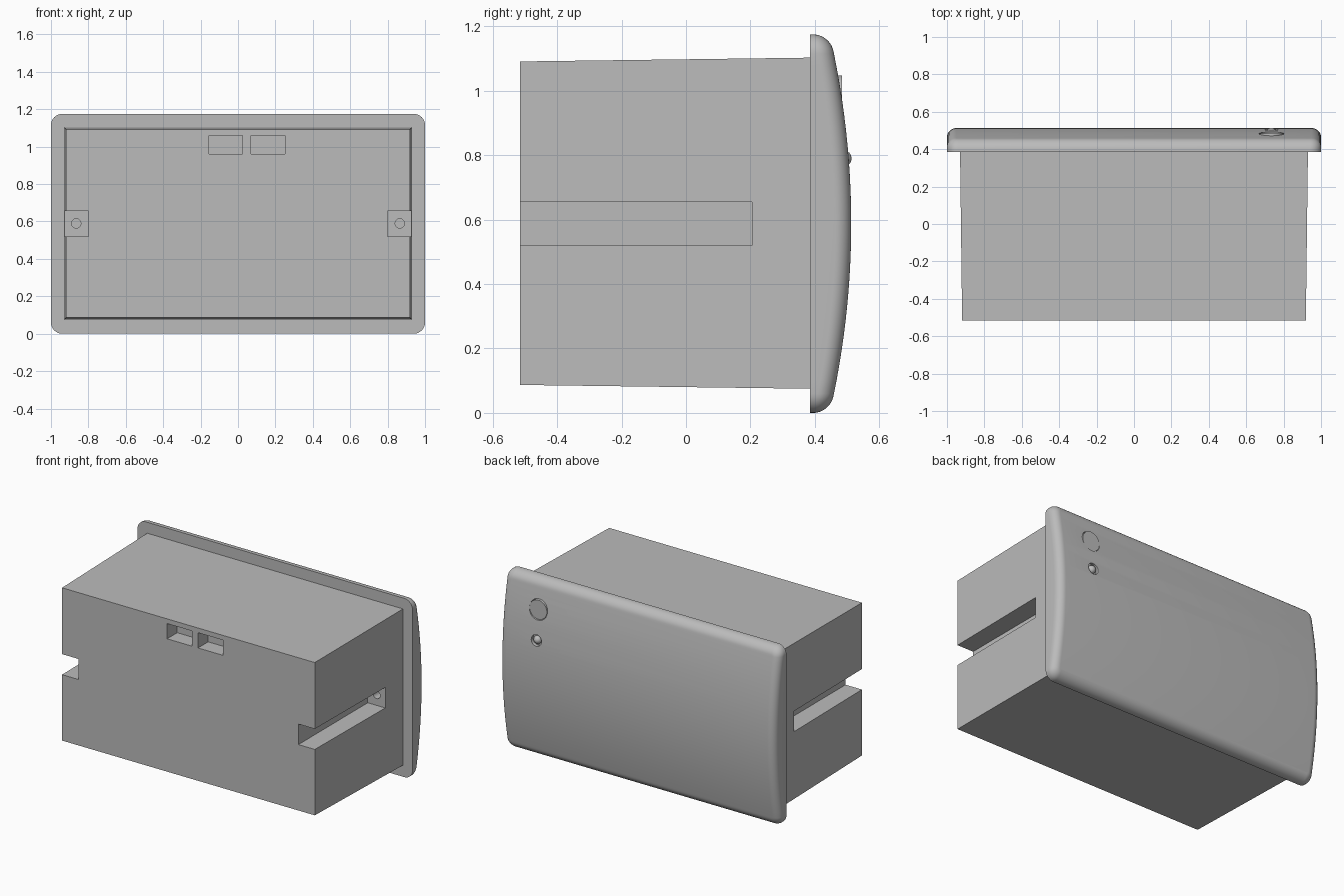
import bpy, bmesh, math
from mathutils import Matrix, Vector

old = bpy.data.objects.get("Cube")
if old:
    bpy.data.objects.remove(old, do_unlink=True)

grey = bpy.data.materials.new("plain grey")
grey.use_nodes = True
grey.diffuse_color = (0.5, 0.5, 0.5, 1)
grey.node_tree.nodes["Principled BSDF"].inputs["Base Color"].default_value = (0.5, 0.5, 0.5, 1)

HALF_H = 0.5875      # half height of the plate
BACK = 0.385         # plane where body and plate meet


def make(name, bm):
    bmesh.ops.recalc_face_normals(bm, faces=bm.faces)
    mesh = bpy.data.meshes.new(name)
    bm.to_mesh(mesh)
    bm.free()
    mesh.materials.append(grey)
    obj = bpy.data.objects.new(name, mesh)
    bpy.context.collection.objects.link(obj)
    return obj


def box(name, x, y, z):
    bm = bmesh.new()
    bmesh.ops.create_cube(bm, size=1)
    for v in bm.verts:
        v.co = Vector([(a + b) / 2 + (b - a) * c for (a, b), c in zip((x, y, z), v.co)])
    return make(name, bm)


def rod(name, x, z, r, y0, y1):
    bm = bmesh.new()
    place = Matrix.Translation((x, (y0 + y1) / 2, z)) @ Matrix.Rotation(math.pi / 2, 4, "X")
    bmesh.ops.create_cone(bm, cap_ends=True, segments=40, radius1=r, radius2=r,
                          depth=y1 - y0, matrix=place)
    return make(name, bm)


def activate(obj):
    bpy.ops.object.select_all(action="DESELECT")
    obj.select_set(True)
    bpy.context.view_layer.objects.active = obj


def cut(obj, cutter):
    mod = obj.modifiers.new("cut", "BOOLEAN")
    mod.operation, mod.solver, mod.object = "DIFFERENCE", "EXACT", cutter
    activate(obj)
    bpy.ops.object.modifier_apply(modifier=mod.name)
    bpy.data.objects.remove(cutter, do_unlink=True)


def smooth(obj):
    activate(obj)
    bpy.ops.object.shade_smooth_by_angle(angle=math.radians(30))


# Housing: box with a slight draft toward its free end
body = box("body", (-0.93, 0.93), (-0.515, BACK + 0.002), (0.075, 1.103))
for v in body.data.vertices:
    if v.co.y < 0:
        v.co.x *= 0.988
        v.co.z = HALF_H + (v.co.z - HALF_H) * 0.977

# Side slots with a screw hole in the end wall, then the two sockets
for s in (-1, 1):
    cut(body, box("slot_cutter", sorted((s * 0.8, s * 1.1)), (-0.7, 0.205), (0.52, 0.655)))
    cut(body, rod("hole_cutter", s * 0.865, HALF_H + 0.002, 0.025, 0.15, 0.33))
for x in (-0.155, 0.07):
    cut(body, box("socket_cutter", (x, x + 0.18), (-0.7, -0.41), (0.96, 1.06)))
smooth(body)


# Face plate: rounded outline, filleted rim and a face bowed over its height
def crown(z):
    return 0.513 - (z - HALF_H) ** 2 / 5.2


def half_outline(inset):
    r = 0.06 - inset
    cx, cz = 0.94, HALF_H - 0.06
    arc = [math.pi / 2 * i / 8 for i in range(9)]
    low = [(cx + r * math.sin(a), -cz - r * math.cos(a)) for a in arc]
    side = [(cx + r, -cz + 2 * cz * i / 28) for i in range(1, 28)]
    high = [(x, -z) for x, z in reversed(low)]
    return [(x, z + HALF_H) for x, z in low + side + high]


bm = bmesh.new()
FILLET = 0.05
rings = []
for k in range(-1, 10):
    a = math.pi / 2 * max(k, 0) / 9
    right = []
    for x, z in half_outline(FILLET * (1 - math.cos(a))):
        y = BACK if k < 0 else crown(z) - FILLET * (1 - math.sin(a))
        right.append((x, y, z))
    ring = right + [(-x, y, z) for x, y, z in reversed(right)]
    rings.append([bm.verts.new(p) for p in ring])
n = len(rings[0])
for a, b in zip(rings, rings[1:]):
    for i in range(n):
        j = (i + 1) % n
        bm.faces.new((a[i], a[j], b[j], b[i]))
bm.faces.new(rings[0])
front = rings[-1]
for i in range(n // 2 - 1):
    bm.faces.new((front[i], front[i + 1], front[n - 2 - i], front[n - 1 - i]))
plate = make("face_plate", bm)

# Recesses for the push button and the indicator lamp
BX = 0.735
cut(plate, rod("button_cutter", BX, 0.985, 0.066, 0.45, 0.7))
cut(plate, rod("lamp_cutter", BX, 0.79, 0.037, 0.485, 0.7))
smooth(plate)

# Push button
smooth(rod("push_button", BX, 0.985, 0.063, 0.44, 0.485))

# Indicator lamp dome
bm = bmesh.new()
bmesh.ops.create_uvsphere(bm, u_segments=28, v_segments=16, radius=0.026,
                          matrix=Matrix.Translation((BX, 0.488, 0.79)))
smooth(make("indicator_lamp", bm))
